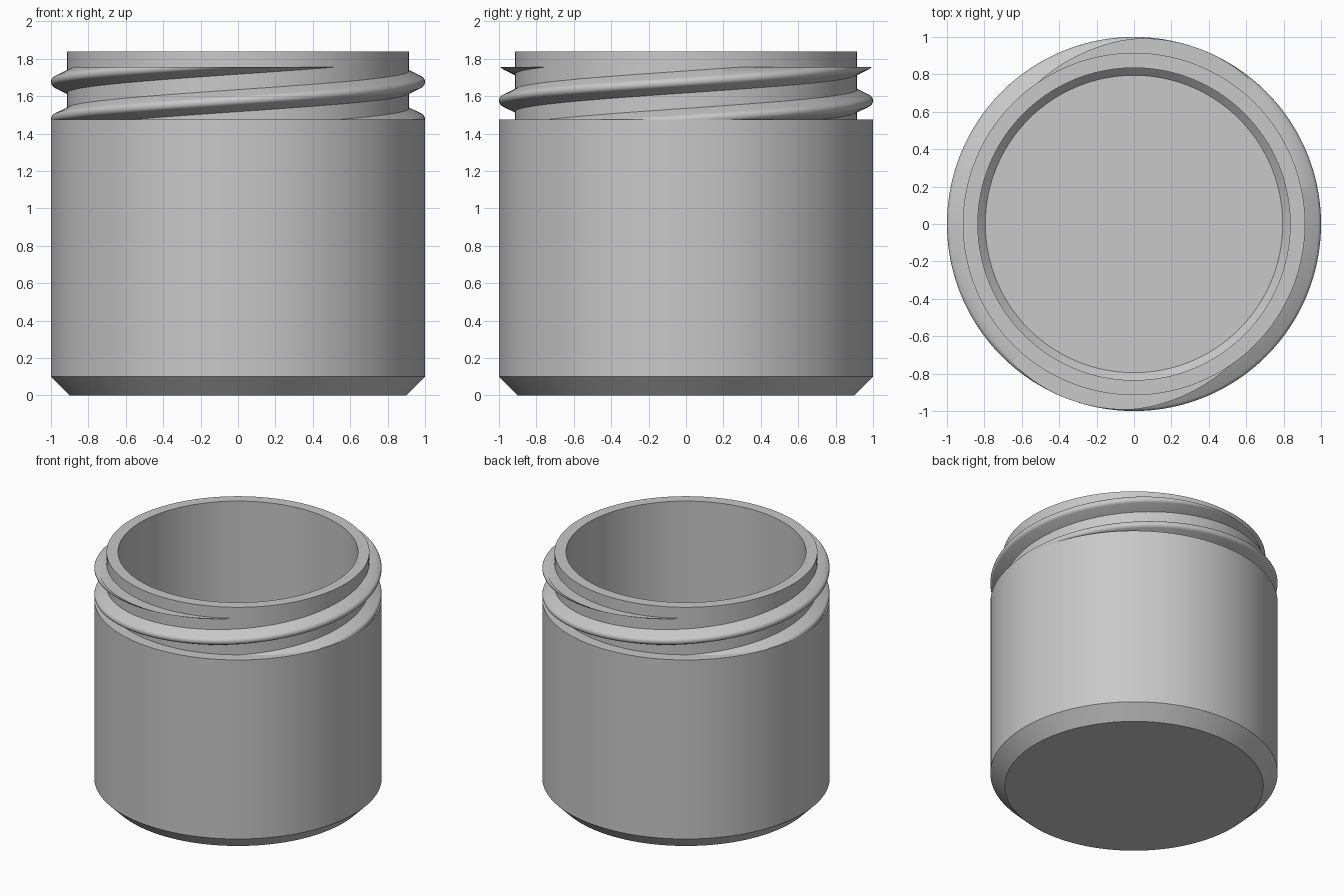
import bpy, bmesh, math
from mathutils import Vector

cube = bpy.data.objects.get("Cube")
if cube:
    bpy.data.objects.remove(cube, do_unlink=True)

grey = bpy.data.materials.new("plain grey")
grey.use_nodes = True
grey.diffuse_color = (0.58, 0.58, 0.58, 1)
grey.node_tree.nodes["Principled BSDF"].inputs["Base Color"].default_value = grey.diffuse_color

SEGMENTS = 128
SHOULDER_Z, THREAD_TOP_Z = 1.475, 1.755
LEAD, PHASE_Z = 0.4, 1.676
TIP_R, TIP_ANGLE, ROOT_R = 0.028, math.radians(64), 0.9


def finish(bm, name):
    """Turn a bmesh into a smooth-shaded object with crisp edges."""
    bmesh.ops.recalc_face_normals(bm, faces=bm.faces)
    mesh = bpy.data.meshes.new(name)
    bm.to_mesh(mesh)
    bm.free()
    mesh.materials.append(grey)
    obj = bpy.data.objects.new(name, mesh)
    bpy.context.collection.objects.link(obj)
    bpy.ops.object.select_all(action='DESELECT')
    obj.select_set(True)
    bpy.context.view_layer.objects.active = obj
    bpy.ops.object.shade_smooth_by_angle(angle=math.radians(30))
    return obj


# Jar body: chamfered base, shoulder, neck and hollow inside, turned in one piece
profile = [(0, 0), (0.9, 0), (1, 0.1), (1, SHOULDER_Z), (0.915, SHOULDER_Z),
           (0.915, 1.84), (0.835, 1.84), (0.835, 0.14), (0.795, 0.1), (0, 0.1)]
bm = bmesh.new()
points = [bm.verts.new((r, 0, z)) for r, z in profile]
edges = [bm.edges.new(pair) for pair in zip(points, points[1:])]
bmesh.ops.spin(bm, geom=points + edges, axis=(0, 0, 1), cent=(0, 0, 0),
               angle=math.tau, steps=SEGMENTS, use_merge=False)
bmesh.ops.remove_doubles(bm, verts=bm.verts, dist=0.0001)
finish(bm, "jar_body")

# Thread section: sloping flanks with a rounded crest
section = []
for i in range(9):
    a = -TIP_ANGLE + 2 * TIP_ANGLE * i / 8
    section.append((1 - TIP_R + TIP_R * math.cos(a), TIP_R * math.sin(a)))
crest_r, crest_h = section[-1]
root_h = crest_h + (crest_r - ROOT_R) / math.tan(TIP_ANGLE)
section = [(ROOT_R, -root_h)] + section + [(ROOT_R, root_h)]


def make_thread(name, start_angle):
    """Sweep the section up a helix, then trim it flat at both ends."""
    bm = bmesh.new()
    low, high = SHOULDER_Z - 0.1, THREAD_TOP_Z + 0.1
    steps = round((high - low) / LEAD * SEGMENTS)
    rings = []
    for i in range(steps + 1):
        z = low + (high - low) * i / steps
        a = start_angle + (z - PHASE_Z) / LEAD * math.tau
        rings.append([bm.verts.new((r * math.cos(a), r * math.sin(a), z + h))
                      for r, h in section])
    n = len(section)
    for lower, upper in zip(rings, rings[1:]):
        for j in range(n):
            k = (j + 1) % n
            bm.faces.new((lower[j], lower[k], upper[k], upper[j]))
    for z, side in ((SHOULDER_Z - 0.001, -1), (THREAD_TOP_Z, 1)):
        cut = bmesh.ops.bisect_plane(
            bm, geom=bm.verts[:] + bm.edges[:] + bm.faces[:], dist=1e-6,
            plane_co=Vector((0, 0, z)), plane_no=Vector((0, 0, side)), clear_outer=True)
        rim = [e for e in cut["geom_cut"] if isinstance(e, bmesh.types.BMEdge)]
        bmesh.ops.triangle_fill(bm, edges=rim, use_beauty=True, normal=(0, 0, side))
    return finish(bm, name)


# Two interleaved thread starts, half a turn apart
make_thread("neck_thread_a", 0)
make_thread("neck_thread_b", math.pi)
